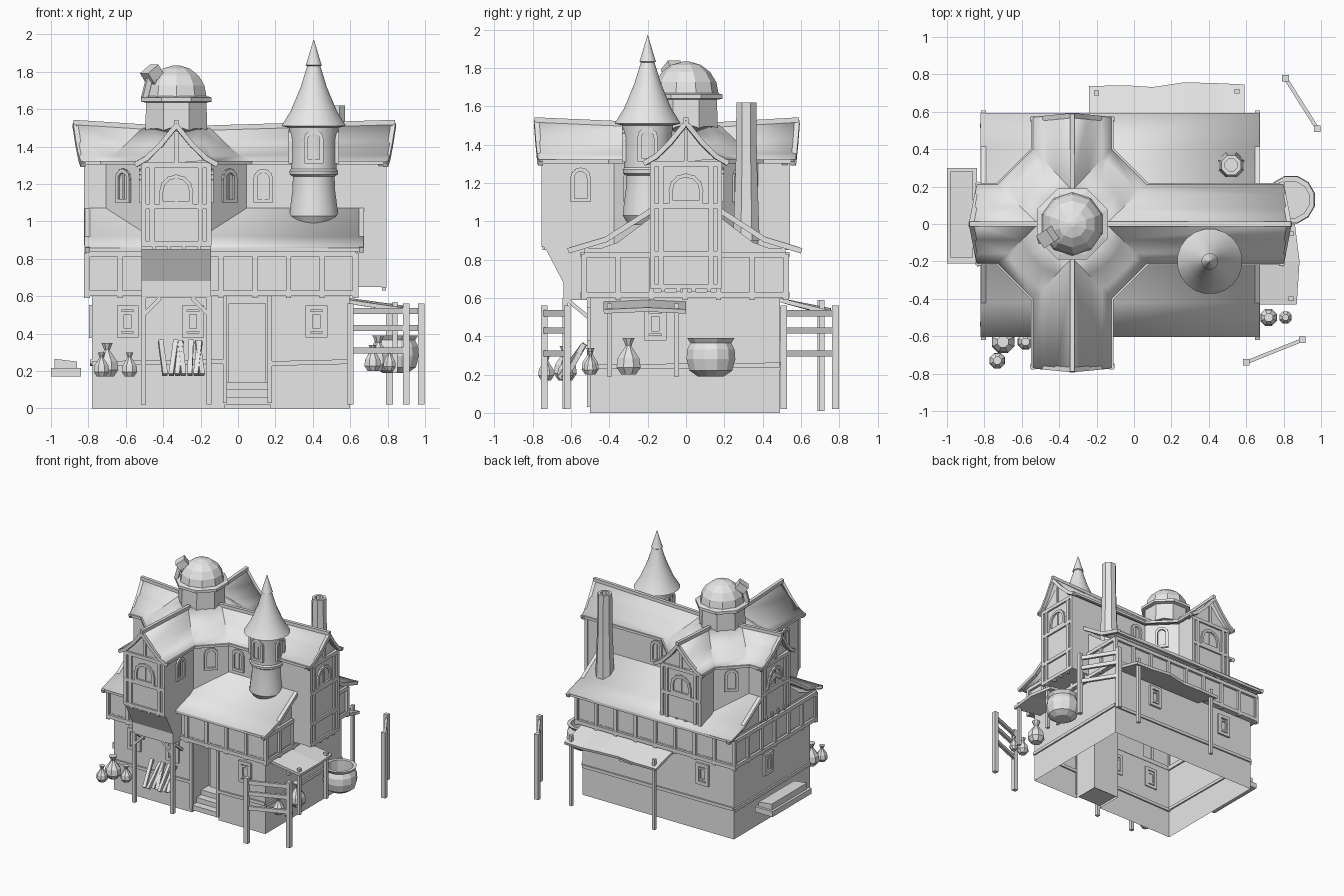
import bpy, bmesh, math, random
from mathutils import Vector, Matrix

random.seed(4)
old = bpy.data.objects.get("Cube")
if old:
    bpy.data.objects.remove(old)

grey = bpy.data.materials.new("pale_grey")
grey.use_nodes = True
grey.diffuse_color = (0.8, 0.8, 0.8, 1)
grey.node_tree.nodes["Principled BSDF"].inputs["Base Color"].default_value = (0.8, 0.8, 0.8, 1)

parts = {}
I = Matrix()


def mesh(name):
    if name not in parts:
        parts[name] = bmesh.new()
    return parts[name]


def wall(x, y, deg):
    """Local frame of a wall: x runs along it, -y points out."""
    return Matrix.Translation((x, y, 0)) @ Matrix.Rotation(math.radians(deg), 4, 'Z')


def box(name, lo, hi, M=I):
    lo, hi = Vector(lo), Vector(hi)
    size = Matrix.Diagonal((*(hi - lo), 1))
    bmesh.ops.create_cube(mesh(name), size=1, matrix=M @ Matrix.Translation((lo + hi) / 2) @ size)


def beam(name, p, q, w=0.025, M=I):
    p, q = Vector(p), Vector(q)
    d = q - p
    turn = d.to_track_quat('Z', 'Y').to_matrix().to_4x4()
    size = Matrix.Diagonal((w, w, d.length, 1))
    bmesh.ops.create_cube(mesh(name), size=1, matrix=M @ Matrix.Translation((p + q) / 2) @ turn @ size)


def path(name, pts, w=0.02, M=I):
    """Chain of beams that overlap at the corners."""
    for p, q in zip(pts, pts[1:]):
        p, q = Vector(p), Vector(q)
        e = (q - p).normalized() * w * .4
        beam(name, p - e, q + e, w, M)


def extrude(name, pts, vec, caps=True):
    bm = mesh(name)
    a = [bm.verts.new(p) for p in pts]
    b = [bm.verts.new(Vector(p) + Vector(vec)) for p in pts]
    n = len(a)
    faces = [bm.faces.new((a[i], a[(i + 1) % n], b[(i + 1) % n], b[i])) for i in range(n)]
    if caps:
        faces += [bm.faces.new(a[::-1]), bm.faces.new(b)]
    bmesh.ops.recalc_face_normals(bm, faces=faces)


def lathe(name, x, y, prof, n=8):
    bm = mesh(name)
    rings = [[bm.verts.new((x + r * math.cos(math.tau * (i + .5) / n),
                            y + r * math.sin(math.tau * (i + .5) / n), z)) for i in range(n)]
             for r, z in prof]
    for a, b in zip(rings, rings[1:]):
        for i in range(n):
            bm.faces.new((a[i], a[(i + 1) % n], b[(i + 1) % n], b[i]))
    bm.faces.new(rings[0][::-1])
    bm.faces.new(rings[-1])


def loft(name, rows):
    """Open sheet through rows of points, facing up."""
    bm = mesh(name)
    vs = [[bm.verts.new(p) for p in r] for r in rows]
    for a, b in zip(vs, vs[1:]):
        for i in range(len(a) - 1):
            f = bm.faces.new((a[i], a[i + 1], b[i + 1], b[i]))
            f.normal_update()
            if f.normal.z < 0:
                f.normal_flip()


def square_window(M, u, z, w=.045, h=.075):
    for k in (1, .6):
        a, b = w * k, h * k
        c = [(u - a, -.004, z - b), (u + a, -.004, z - b), (u + a, -.004, z + b), (u - a, -.004, z + b)]
        path("window_frames", c + c[:1], .026 * k, M)


def arch_window(M, u, z, w=.042, h=.16):
    arc = [(u + w * math.cos(a), -.004, z + h - w + w * math.sin(a))
           for a in [math.pi * i / 6 for i in range(7)]]
    pts = [(u + w, -.004, z)] + arc + [(u - w, -.004, z)]
    path("window_frames", pts + pts[:1], .02, M)
    beam("window_frames", (u, 0, z), (u, 0, z + h), .012, M)


# Lower storey with a recessed doorway and steps
foot = [(-.78, -.5), (-.07, -.5), (-.07, -.28), (.17, -.28), (.17, -.5), (.6, -.5), (.6, .49), (-.78, .49)]
extrude("lower_walls", [(x, y, 0) for x, y in foot], (0, 0, .62), caps=False)
box("door", (-.05, -.295, .14), (.15, -.28, .56))
box("door_lintel", (-.07, -.52, .61), (.17, -.28, .63))
for i in range(3):
    box("door_steps", (-.07, -.5 + i * .06, .02 + i * .04), (.17, -.28, .06 + i * .04))
for x in (-.07, .17):
    beam("door_frame", (x, -.505, .03), (x, -.505, .61), .022)

# Stone ledge and small windows round the lower storey
front, right, back, left = wall(0, -.5, 0), wall(.6, 0, 90), wall(0, .49, 180), wall(-.78, 0, -90)
for M, u, v in ((front, -.78, -.08), (front, .18, .6), (right, -.5, .49), (back, -.6, .78), (left, -.49, .5)):
    beam("wall_ledge", (u, 0, .24), (v, 0, .25), .025, M)
for M, us in ((front, (-.59, -.24, .42)), (right, (-.16,)), (back, (-.2, .5)), (left, (-.05,))):
    for u in us:
        square_window(M, u, .465)

# Jettied middle storey, open inside, with framed panels
ring = [(-.8, -.53), (.62, -.53), (.62, .52), (-.8, .52)]
extrude("middle_storey", [(x, y, .61) for x, y in ring], (0, 0, .25), caps=False)
soffit = [(x * .98, y * .97, .62) for x, y in ring]
path("jetty_soffit", soffit + soffit[:1], .035)
for M, u, v in ((wall(0, -.535, 0), -.81, .63), (wall(.625, 0, 90), -.53, .52),
                (wall(0, .525, 180), -.63, .81), (wall(-.805, 0, -90), -.52, .53)):
    for z in (.615, .825):
        beam("middle_beams", (u, 0, z), (v, 0, z), .03, M)
    n = round((v - u) / .18)
    for i in range(n + 1):
        x = u + (v - u) * i / n
        beam("middle_beams", (x, 0, .59), (x, 0, .83), .026, M)

# Lower swept roof and its end walls
half = [(-.605, .865), (-.42, .92), (-.2, 1.06), (0, 1.2)]
sweep = half + [(-y * .98, z) for y, z in half[-2::-1]]
loft("lower_roof", [[(x, y, z) for y, z in sweep] for x in (-.82, .67)])
extrude("lower_gable_wall", [(-.79, y * .85, z - .03) for y, z in sweep], (1.41, 0, 0))
for x in (-.805, .66):
    path("lower_bargeboards", [(x, y, z - .016) for y, z in sweep], .028)
for y in (-.592, .58):
    beam("lower_gutter", (-.82, y, .85), (.67, y, .85), .022)

# Upper cross-shaped storey with chamfered inner corners
CX, W, K = -.33, .185, .375
R, L, F, B = 1.11, -.48, -.74, .53
plan = [(R, -W), (R, W), (K, W), (W, K), (W, B), (-W, B), (-W, K), (-K, W),
        (L, W), (L, -W), (-K, -W), (-W, -K), (-W, F), (W, F), (W, -K), (K, -W)]
extrude("upper_walls", [(CX + x, y, .85) for x, y in plan], (0, 0, .46))
box("right_wing_base", (.6, -W, .65), (CX + R, W, .86))
side = [(F, .87), (-.64, .68), (-.64, .59), (-.5, .59), (-.5, .87)]
extrude("front_wing_bracket", [(CX - W, y, z) for y, z in side], (2 * W, 0, 0))

# Upper roof: concave slopes lofted from ridge and hub to the eaves in each quadrant
SLOPE = ((0, 0), (.4, .5), (.75, .85), (1, 1))
E, HUB, TOP, LOW = .21, .125, 1.53, 1.325


def slope(top, low):
    top, low = Vector(top), Vector(low)
    out = []
    for t, drop in SLOPE:
        p = top.lerp(low, t)
        p.z = top.z + (low.z - top.z) * drop
        out.append(p)
    return out


for sx, xr, xe in ((1, 1.17, 1.13), (-1, -.55, -.51)):
    for sy, yr, ye in ((1, .59, .57), (-1, -.79, -.77)):
        p_low, q_low = (CX + sx * .4, sy * E, LOW), (CX + sx * E, sy * .4, LOW)
        hub = (CX + sx * HUB, sy * HUB, 1.495)
        rows = [slope((CX + xr, 0, TOP), (CX + xe, sy * E, LOW)),
                slope((CX + sx * .18, 0, 1.5), p_low), slope(hub, p_low), slope(hub, q_low),
                slope((CX, sy * .18, 1.5), q_low),
                slope((CX, yr, TOP), (CX + sx * E, ye, LOW))]
        loft("upper_roof", rows)
        for r, inset in ((rows[0], (-.01 * sx, 0, -.018)), (rows[-1], (0, -.01 * sy, -.018))):
            path("upper_bargeboards", [p + Vector(inset) for p in r], .026)
        eaves = [r[-1] - Vector((0, 0, .012)) for r in rows]
        path("upper_eaves", [eaves[i] for i in (0, 1, 3, 5)], .02)
for x, y in ((1.17, 0), (-.55, 0), (0, .59), (0, -.79)):
    beam("ridge_caps", (CX, 0, 1.495), (CX + x, y, TOP), .026)

# Timbered gable ends
for M, base, beams in ((wall(CX, F, 0), .87, (.88, 1.08, 1.3)), (wall(CX + R, 0, 90), .65, (.66, .83, 1.08, 1.3)),
                       (wall(CX, B, 180), .87, (1.08, 1.3)), (wall(CX + L, 0, -90), .87, (1.08, 1.3))):
    g = [M @ p for s in (-1, 1) for p in slope((0, 0, 1.495), (s * E, 0, 1.295))[::-s]]
    g.pop(4)
    extrude("gable_panels", g, M.to_3x3() @ Vector((0, .03, 0)))
    for u in (-W + .01, -.13, .13, W - .01):
        beam("gable_timbers", (u, 0, base), (u, 0, 1.31), .026, M)
    for z in beams:
        beam("gable_timbers", (-W, 0, z), (W, 0, z), .028, M)
    beam("gable_timbers", (0, 0, 1.3), (0, 0, 1.48), .022, M)
    arch_window(M, 0, 1.1, .08, .14)
    for u in (-.12, -.04, .04, .12):
        beam("gable_pegs", (u, 0, base - .02), (u, 0, base + .02), .02, M)

# Arched windows on chamfers and long walls
for s, t, deg in ((1, -1, 45), (1, 1, 135), (-1, 1, 225), (-1, -1, 315)):
    arch_window(wall(CX + s * .28, t * .28, deg), 0, 1.11)
for x, y, deg in ((.135, -W, 0), (.135, W, 180), (CX + W, -.55, 90), (CX - W, -.55, -90)):
    arch_window(wall(x, y, deg), 0, 1.11)

# Domed lookout with a telescope
lathe("dome_drum", CX, 0, [(.18, 1.45), (.175, 1.635), (.205, 1.64), (.205, 1.662), (.175, 1.67)])
lathe("dome", CX, 0, [(.17 * math.cos(a), 1.665 + .17 * math.sin(a))
                      for a in [i * math.pi / 8.5 for i in range(5)]], 10)
beam("telescope", (-.41, -.04, 1.7), (-.465, -.075, 1.79), .055)
beam("telescope", (-.445, -.06, 1.765), (-.475, -.08, 1.815), .08)
beam("telescope_mount", (-.5, -.09, 1.66), (-.47, -.08, 1.78), .03)

# Round turret
TX, TY = .405, -.2
lathe("turret_body", TX, TY, [(.1, .98), (.132, 1.03), (.127, 1.08), (.115, 1.17), (.113, 1.24), (.13, 1.25),
                              (.132, 1.27), (.124, 1.28), (.124, 1.42), (.135, 1.51)], 20)
lathe("turret_roof", TX, TY, [(.13, 1.5), (.175, 1.51), (.125, 1.59), (.07, 1.72), (.036, 1.83),
                              (.044, 1.835), (.038, 1.85), (.002, 1.97)], 20)
for deg in (0, 90, -90):
    M = wall(TX, TY, deg) @ Matrix.Translation((0, -.12, 0))
    arch_window(M, 0, 1.32)

# Chimney
lathe("chimney", .52, .315, [(.075, .9), (.06, 1.3), (.056, 1.62), (.035, 1.62), (.035, 1.5)])

# Porch under the front wing
for x in (CX - W + .01, CX + W - .01):
    beam("porch_posts", (x, -.63, .02), (x, -.63, .6), .028)
    beam("porch_braces", (x, -.62, .59), (x, -.51, .5), .02)
    s = 1 if x < CX else -1
    beam("porch_braces", (x, -.63, .5), (x + s * .09, -.63, .59), .02)

# Back canopy and side awning
ragged = [-.24, -.05, .1, .27, .44, .59]
loft("back_canopy", [[(x, .49, .6) for x in ragged],
                     [(x, .745 + random.uniform(-.015, .015), .54 + random.uniform(-.01, .01)) for x in ragged]])
for x, y in ((-.2, .7), (.55, .71)):
    beam("canopy_posts", (x, y, .01), (x, y, .59), .026)
loft("side_awning", [[(.6, -.43, .58), (.6, -.2, .59), (.6, 0, .58)],
                     [(.87, -.43, .54), (.885, -.2, .55), (.86, 0, .54)]])
for y in (-.4, -.05):
    beam("awning_posts", (.84, y, .19), (.84, y, .57), .026)

# Two rail fences
for a, b in (((.6, -.74), (.9, -.62)), ((.81, .78), (.98, .51))):
    for p in (a, b):
        beam("fence_posts", (*p, .02), (*p, .56), .035)
    for z in (.52, .43, .31):
        box("fence_rails", (0, -.01, z - .016), (math.dist(a, b), .01, z + .016),
            wall(*a, math.degrees(math.atan2(b[1] - a[1], b[0] - a[0]))))

# Cauldron, sacks, logs and trough
lathe("cauldron", .84, .13, [(.07, .19), (.115, .22), (.132, .28), (.128, .33), (.11, .365), (.128, .39),
                             (.1, .39), (.1, .3)], 12)
for x, y, r, h in ((-.73, -.73, .045, .13), (-.7, -.63, .065, .18), (-.58, -.63, .045, .13),
                   (.72, -.5, .048, .14), (.81, -.5, .036, .12), (.75, -.3, .068, .19)):
    z = .17 if x < 0 else .2
    lathe("sacks", x, y, [(r * a, z + h * b) for a, b in
                          ((.6, 0), (1, .2), (.9, .45), (.3, .75), (.25, .8), (.5, 1))])
for i in range(7):
    x = -.39 + i * .033
    beam("firewood", (x, -.65 + random.uniform(-.02, .02), .18),
         (x + random.uniform(-.03, .03), -.53, .36), .026)
box("stone_trough", (-1, -.21, .17), (-.84, .3, .215))
slab = [(-.98, .21), (-.86, .21), (-.86, .25), (-.98, .265)]
extrude("trough_top", [(x, -.18, z) for x, z in slab], (0, .46, 0))

# Turn every part into an object
for name, bm in parts.items():
    bmesh.ops.remove_doubles(bm, verts=bm.verts, dist=.0002)
    me = bpy.data.meshes.new(name)
    bm.to_mesh(me)
    bm.free()
    me.materials.append(grey)
    ob = bpy.data.objects.new(name, me)
    bpy.context.collection.objects.link(ob)
    if name in ("lower_roof", "upper_roof", "back_canopy", "side_awning"):
        mod = ob.modifiers.new("thickness", 'SOLIDIFY')
        mod.thickness, mod.offset = .022, -1
    if name.startswith("turret") or name.endswith("roof"):
        bpy.context.view_layer.objects.active = ob
        ob.select_set(True)
        bpy.ops.object.shade_smooth_by_angle(angle=math.radians(35))
        ob.select_set(False)
